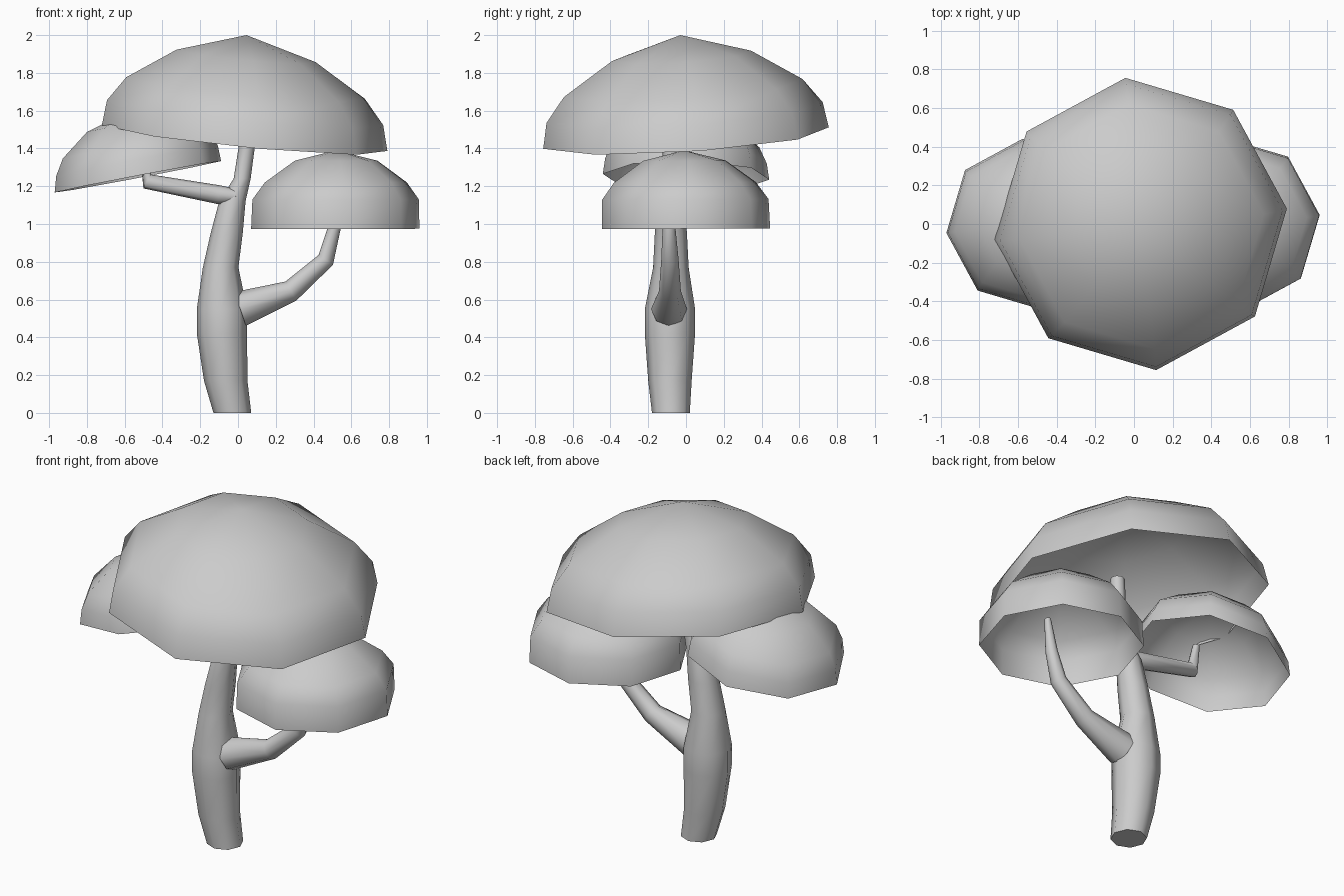
import bpy
import bmesh
from math import cos, sin, pi, radians
from mathutils import Vector

cube = bpy.data.objects.get("Cube")
if cube:
    bpy.data.objects.remove(cube, do_unlink=True)

SIDES = 8

grey = bpy.data.materials.new("plain_grey")
grey.use_nodes = True
grey.diffuse_color = (0.6, 0.6, 0.6, 1)
grey.node_tree.nodes["Principled BSDF"].inputs["Base Color"].default_value = (0.6, 0.6, 0.6, 1)


def finish(name, bm, sharp_angle):
    mesh = bpy.data.meshes.new(name)
    bm.to_mesh(mesh)
    bm.free()
    mesh.materials.append(grey)
    obj = bpy.data.objects.new(name, mesh)
    bpy.context.collection.objects.link(obj)
    bpy.ops.object.select_all(action="DESELECT")
    obj.select_set(True)
    bpy.context.view_layer.objects.active = obj
    bpy.ops.object.shade_smooth_by_angle(angle=radians(sharp_angle))
    return obj


def bridge(bm, lower, upper):
    for i in range(SIDES):
        j = (i + 1) % SIDES
        bm.faces.new((lower[i], lower[j], upper[j], upper[i]))


def dome(name, centre, profile, slope, lean):
    """Open eight-sided cap: profile of (radius, height), tilted by slope, apex shifted by lean."""
    bm = bmesh.new()
    top = profile[-1][1]
    rings = []
    for radius, height in profile[:-1]:
        shift = height / top
        ring = []
        for i in range(SIDES):
            a = 2 * pi * i / SIDES + radians(6)
            dx, dy = radius * cos(a), radius * sin(a)
            offset = (dx + lean[0] * shift, dy + lean[1] * shift,
                      height + slope[0] * dx + slope[1] * dy)
            ring.append(bm.verts.new(Vector(centre) + Vector(offset)))
        rings.append(ring)
    for lower, upper in zip(rings, rings[1:]):
        bridge(bm, lower, upper)
    apex = bm.verts.new(Vector(centre) + Vector((lean[0], lean[1], top)))
    for i in range(SIDES):
        bm.faces.new((rings[-1][i], rings[-1][(i + 1) % SIDES], apex))
    return finish(name, bm, 80)


def limb(name, path, level=False):
    """Capped tapering tube along (x, y, z, radius) points."""
    bm = bmesh.new()
    points = [Vector(p[:3]) for p in path]
    rings = []
    for k, p in enumerate(path):
        ahead = points[min(k + 1, len(path) - 1)]
        behind = points[max(k - 1, 0)]
        axis = Vector((0, 0, 1)) if level else (ahead - behind).normalized()
        side = Vector((0, 1, 0)).cross(axis).normalized()
        other = axis.cross(side)
        rings.append([bm.verts.new(points[k] + p[3] * (side * cos(2 * pi * i / SIDES)
                                                      + other * sin(2 * pi * i / SIDES)))
                      for i in range(SIDES)])
    for lower, upper in zip(rings, rings[1:]):
        bridge(bm, lower, upper)
    bm.faces.new(rings[0][::-1])
    bm.faces.new(rings[-1])
    return finish(name, bm, 60)


# Trunk and the two side branches
limb("trunk", [(-0.03, -0.08, 0, 0.1), (-0.065, -0.085, 0.17, 0.115),
               (-0.085, -0.085, 0.42, 0.133), (-0.085, -0.085, 0.55, 0.133),
               (-0.092, -0.08, 0.77, 0.094), (-0.06, -0.08, 0.95, 0.085),
               (-0.03, -0.08, 1.12, 0.07), (0.022, -0.08, 1.24, 0.045),
               (0.045, -0.08, 1.4, 0.043), (0.05, -0.08, 1.6, 0.04)], level=True)
limb("left_branch", [(0.01, -0.09, 0.55, 0.095), (0.28, -0.085, 0.645, 0.058),
                     (0.465, -0.085, 0.81, 0.046), (0.51, -0.09, 0.98, 0.034),
                     (0.53, -0.1, 1.18, 0.018)])
limb("right_branch", [(-0.01, -0.105, 1.145, 0.04), (-0.1, -0.1, 1.155, 0.05),
                      (-0.48, -0.08, 1.225, 0.042), (-0.5, -0.07, 1.38, 0.02)])

# Leafy canopies
dome("main_canopy", (0.035, 0, 1.455),
     [(0.76, 0), (0.735, 0.135), (0.635, 0.265), (0.37, 0.435), (0, 0.545)],
     (-0.097, 0.065), (0.01, -0.03))
dome("left_canopy", (0.515, 0, 0.975),
     [(0.448, 0), (0.443, 0.155), (0.378, 0.245), (0.22, 0.36), (0, 0.415)],
     (0, 0.005), (0.005, -0.01))
dome("right_canopy", (-0.53, 0, 1.25),
     [(0.443, 0), (0.43, 0.085), (0.39, 0.17), (0.255, 0.285), (0, 0.36)],
     (0.19, -0.015), (-0.02, 0))
